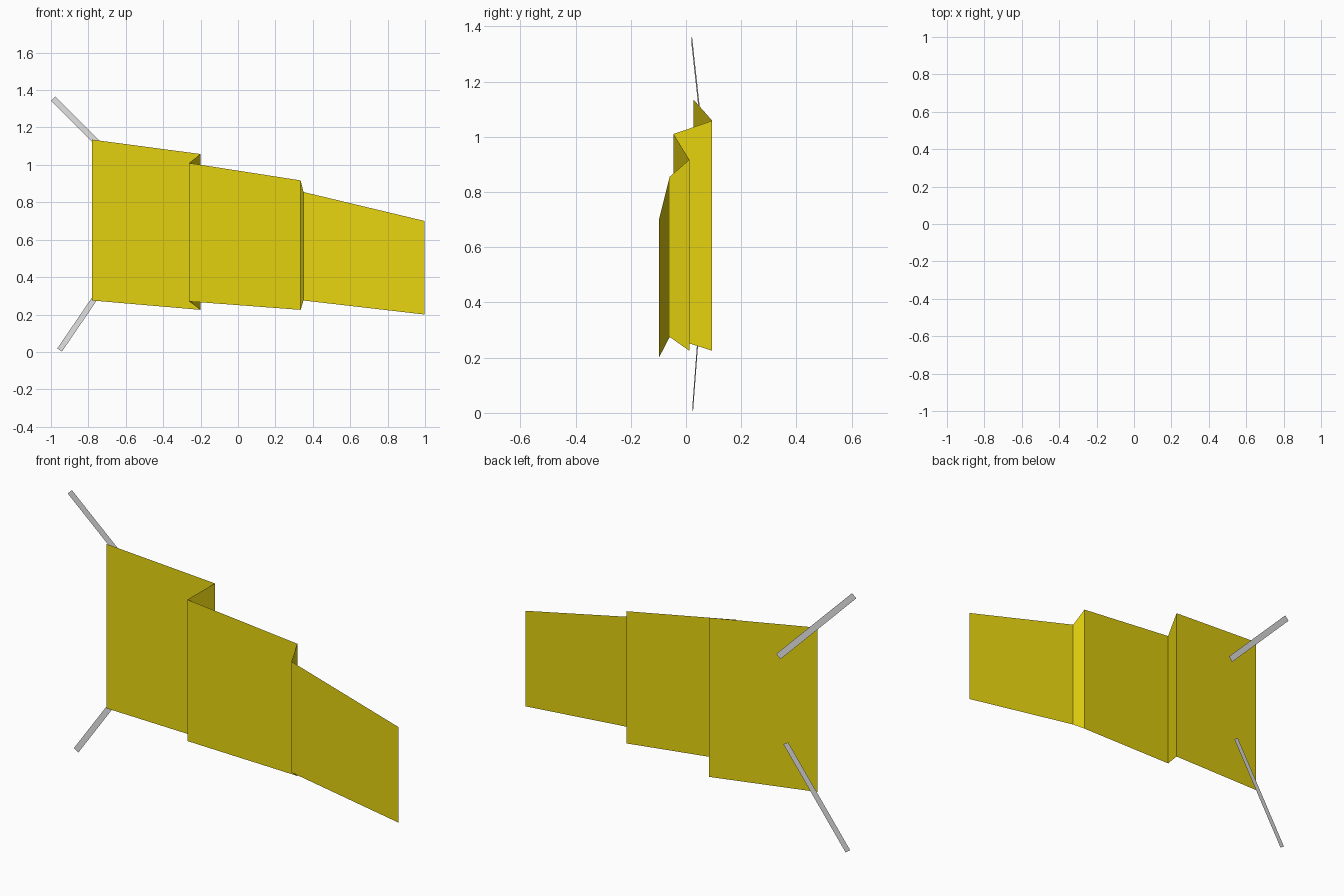
import bpy
from mathutils import Vector

if "Cube" in bpy.data.objects:
    bpy.data.objects.remove(bpy.data.objects["Cube"])


def material(name, rgb):
    m = bpy.data.materials.new(name)
    m.diffuse_color = (*rgb, 1)
    m.use_nodes = True
    m.node_tree.nodes["Principled BSDF"].inputs["Base Color"].default_value = m.diffuse_color
    return m


def sheet(name, verts, faces, mat):
    me = bpy.data.meshes.new(name)
    me.from_pydata(verts, [], faces)
    me.materials.append(mat)
    ob = bpy.data.objects.new(name, me)
    bpy.context.collection.objects.link(ob)
    return ob


yellow = material("yellow cloth", (0.82, 0.68, 0.005))
grey = material("grey rope", (0.8, 0.8, 0.8))

# Pleated flag: one vertical fold line per row (x, y, bottom z, top z)
folds = [
    (-0.78, 0.027, 0.275, 1.135),
    (-0.20, 0.095, 0.225, 1.058),
    (-0.262, -0.045, 0.27, 1.01),
    (0.335, 0.012, 0.225, 0.917),
    (0.35, -0.059, 0.275, 0.855),
    (0.998, -0.098, 0.20, 0.70),
]
verts = [(x, y, z) for x, y, lo, hi in folds for z in (lo, hi)]
faces = [(2 * i, 2 * i + 2, 2 * i + 3, 2 * i + 1) for i in range(len(folds) - 1)]
sheet("flag_cloth", verts, faces, yellow)


# Flat tie straps lying just behind the hoist corners
def strap(name, start, end, half_width):
    a, b = Vector(start), Vector(end)
    d = (b - a).normalized()
    n = Vector((-d.y, d.x)) * half_width
    pts = [a - n, b - n, b + n, a + n]
    sheet(name, [(p.x, 0.02 + 0.11 * (p.x + 0.99), p.y) for p in pts],
          [(0, 1, 2, 3)], grey)


strap("upper_strap", (-0.988, 1.355), (-0.58, 0.945), 0.016)
strap("lower_strap", (-0.954, 0.01), (-0.62, 0.50), 0.015)
